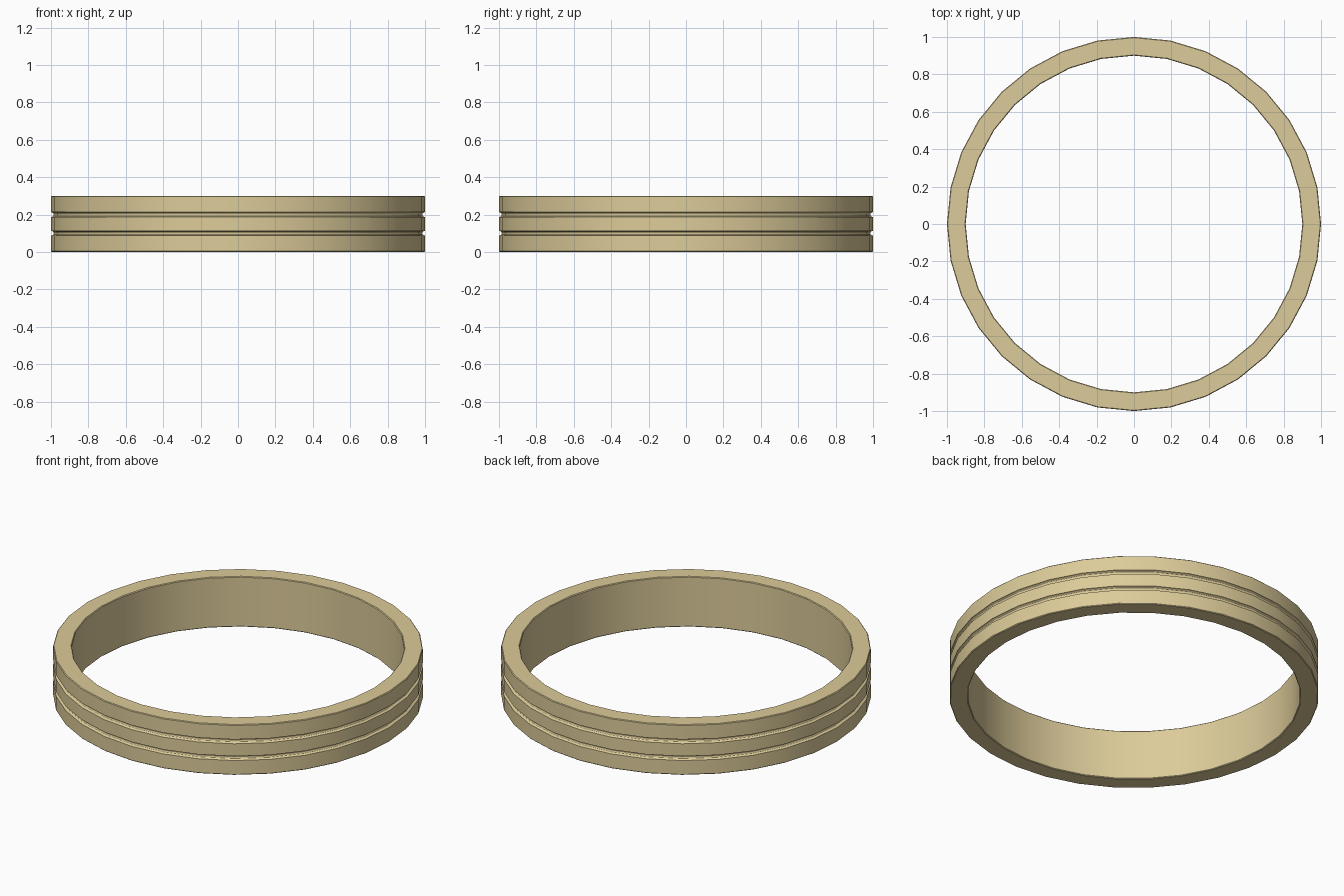
import bpy, math

if "Cube" in bpy.data.objects:
    bpy.data.objects.remove(bpy.data.objects["Cube"])

SEGMENTS = 32
OUTER, INNER, HEIGHT = 1.0, 0.9, 0.3
BEVEL = 0.004


def groove(z, half_width=0.013, depth=0.015, steps=6):
    """Rounded groove in the outer wall, listed from bottom to top."""
    return [(OUTER - depth * math.sin(math.pi * i / steps),
             z - half_width * math.cos(math.pi * i / steps))
            for i in range(steps + 1)]


# Cross-section of the band (radius, z)
profile = [(INNER + BEVEL, 0), (OUTER - BEVEL, 0), (OUTER, BEVEL)]
profile += groove(0.1) + groove(0.2)
profile += [(OUTER, HEIGHT - BEVEL), (OUTER - BEVEL, HEIGHT),
            (INNER + BEVEL, HEIGHT), (INNER, HEIGHT - BEVEL), (INNER, BEVEL)]

# Spin the cross-section around z
n = len(profile)
verts = [(r * math.cos(2 * math.pi * s / SEGMENTS),
          r * math.sin(2 * math.pi * s / SEGMENTS), z)
         for s in range(SEGMENTS) for r, z in profile]
faces = []
for s in range(SEGMENTS):
    a, b = s * n, (s + 1) % SEGMENTS * n
    for i in range(n):
        j = (i + 1) % n
        faces.append((a + i, b + i, b + j, a + j))

mesh = bpy.data.meshes.new("ring_band")
mesh.from_pydata(verts, [], faces)
mesh.update()
ring = bpy.data.objects.new("ring_band", mesh)
bpy.context.collection.objects.link(ring)

# Pale gold
gold = bpy.data.materials.new("pale_gold")
gold.diffuse_color = (0.72, 0.60, 0.32, 1)
gold.use_nodes = True
gold.node_tree.nodes["Principled BSDF"].inputs["Base Color"].default_value = gold.diffuse_color
mesh.materials.append(gold)

bpy.context.view_layer.objects.active = ring
ring.select_set(True)
bpy.ops.object.shade_smooth_by_angle(angle=math.radians(30))
